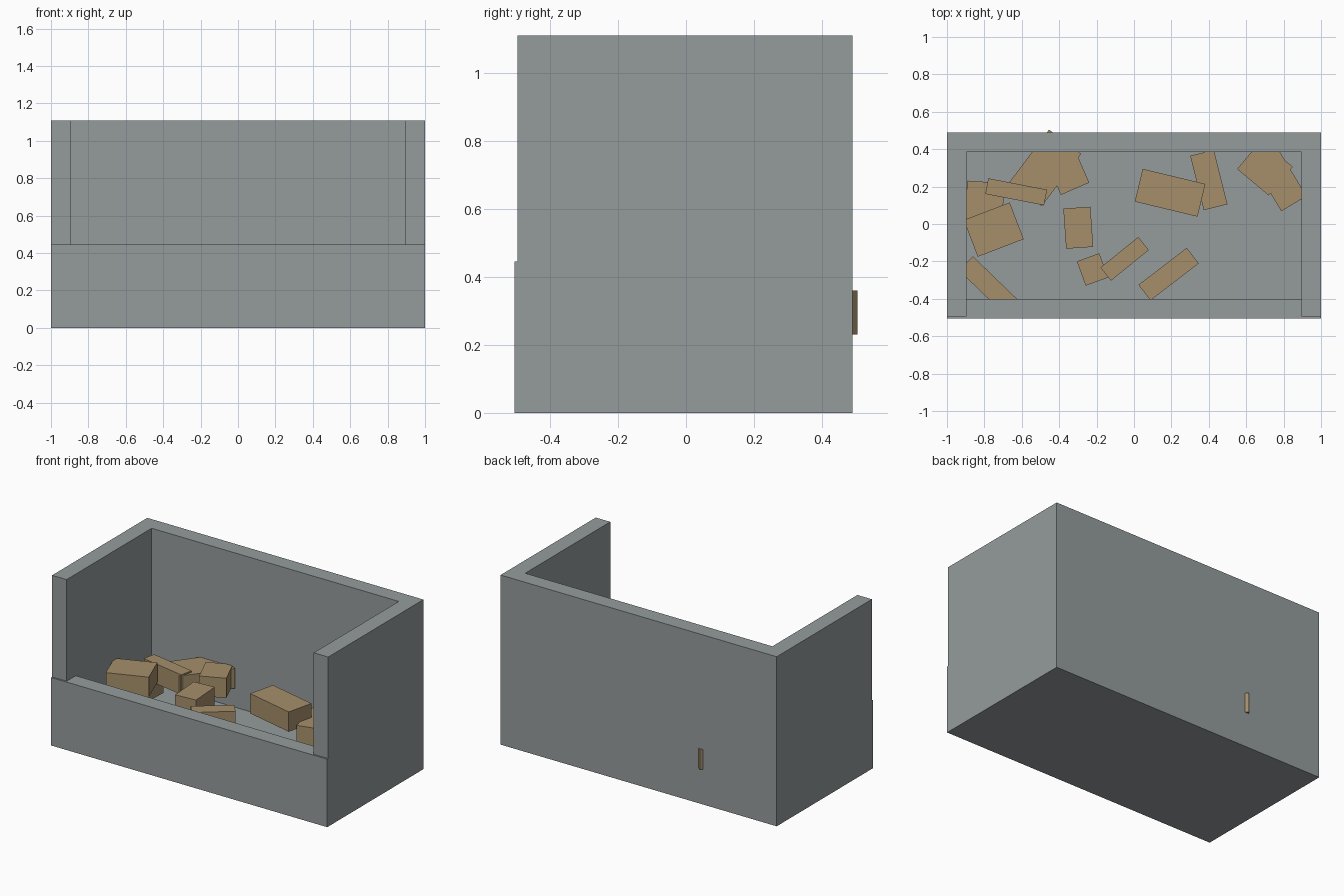
import bpy
from math import radians

cube = bpy.data.objects.get("Cube")
if cube:
    bpy.data.objects.remove(cube, do_unlink=True)


def make_material(name, color):
    mat = bpy.data.materials.new(name)
    mat.use_nodes = True
    mat.diffuse_color = color
    mat.node_tree.nodes["Principled BSDF"].inputs["Base Color"].default_value = color
    return mat


grey = make_material("grey metal", (0.30, 0.33, 0.335, 1))
brown = make_material("brown cardboard", (0.38, 0.275, 0.147, 1))


def box(name, center, size, mat, angle=0):
    bpy.ops.mesh.primitive_cube_add(size=1, location=center)
    obj = bpy.context.object
    obj.name = name
    obj.scale = size
    obj.rotation_euler.z = radians(angle)
    obj.data.materials.append(mat)
    return obj


def span(name, x, y, z):
    """Upright grey slab between pairs of limits."""
    pairs = (x, y, z)
    return box(name, [(a + b) / 2 for a, b in pairs], [b - a for a, b in pairs], grey)


# Open-fronted bin
TOP, LIP, FLOOR, INNER = 1.11, 0.445, 0.10, 0.895
span("floor", (-INNER, INNER), (-0.40, 0.385), (0, FLOOR))
span("back_wall", (-INNER, INNER), (0.385, 0.49), (0, TOP))
span("left_wall", (INNER, 1), (-0.495, 0.49), (0, TOP))
span("right_wall", (-1, -INNER), (-0.495, 0.49), (0, TOP))
span("front_panel", (-1, 1), (-0.505, -0.40), (0, LIP))

# Loose cartons: centre x, y, length, width, turn, top height
THICK = 0.13
cartons = [
    (-0.75, -0.03, 0.263, 0.21, 21, 0.395),
    (-0.80, 0.10, 0.20, 0.25, -4, 0.28),
    (-0.63, 0.172, 0.32, 0.085, -11, 0.37),
    (-0.474, 0.30, 0.35, 0.215, 53, 0.36),
    (-0.355, 0.28, 0.165, 0.20, 23.5, 0.366),
    (-0.298, -0.02, 0.145, 0.215, 4, 0.36),
    (-0.222, -0.243, 0.128, 0.138, 20, 0.28),
    (-0.05, -0.186, 0.26, 0.09, 39, 0.373),
    (0.185, -0.268, 0.325, 0.105, 37.5, 0.28),
    (0.193, 0.167, 0.345, 0.18, -13.5, 0.37),
    (0.40, 0.235, 0.13, 0.30, 14, 0.278),
    (0.70, 0.30, 0.22, 0.20, -40, 0.28),
    (0.77, 0.25, 0.33, 0.157, 121, 0.28),
    (-0.78, -0.325, 0.33, 0.106, -44, 0.28),
]
for i, (x, y, length, width, turn, top) in enumerate(cartons):
    box(f"carton_{i + 1}", (x, y, top - THICK / 2), (length, width, THICK), brown, turn)
